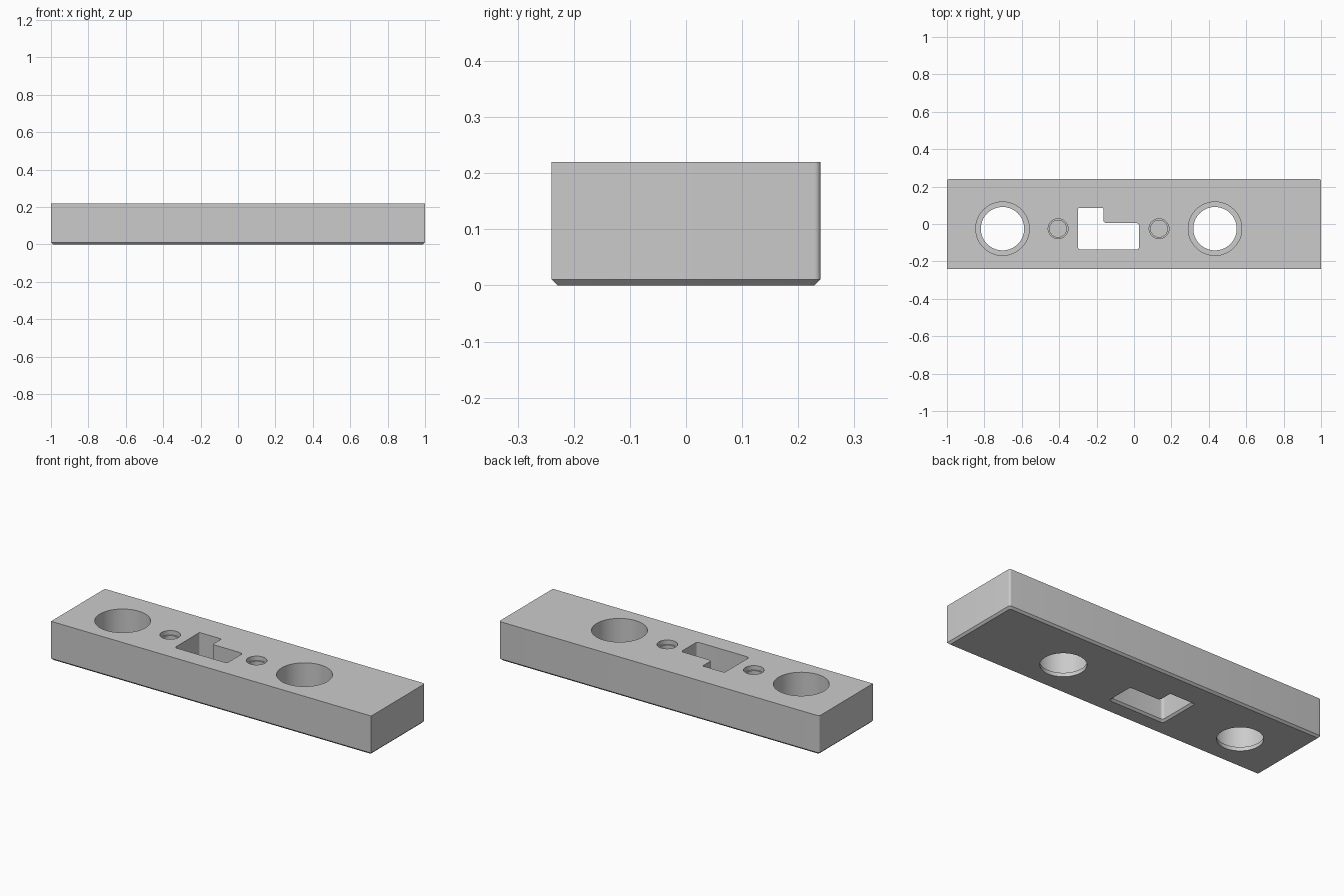
import bpy, bmesh, math
from mathutils import Vector

cube = bpy.data.objects.get("Cube")
if cube:
    bpy.data.objects.remove(cube, do_unlink=True)

LENGTH, DEPTH, HEIGHT, CHAMFER = 2.0, 0.48, 0.22, 0.011
ROW_Y = -0.025

grey = bpy.data.materials.new("plain_grey")
grey.use_nodes = True
colour = (0.6, 0.6, 0.6, 1)
grey.diffuse_color = colour
grey.node_tree.nodes["Principled BSDF"].inputs["Base Color"].default_value = colour


def outline(corners, grow=0.0, steps=6):
    """Counter-clockwise right-angled outline (x, y, corner radius), offset by grow."""
    pts = []
    count = len(corners)
    for i, (x, y, r) in enumerate(corners):
        p = Vector((x, y))
        d1 = (p - Vector(corners[i - 1][:2])).normalized()
        d2 = (Vector(corners[(i + 1) % count][:2]) - p).normalized()
        p += grow * Vector((d1.y + d2.y, -d1.x - d2.x))
        if r == 0:
            pts.append(p)
            continue
        centre = p + r * (d2 - d1)
        for s in range(steps + 1):
            a = math.pi / 2 * s / steps
            pts.append(centre + r * (math.sin(a) * d1 - math.cos(a) * d2))
    return pts


def circle(x, y, r, sides=64):
    turn = 2 * math.pi / sides
    return [Vector((x + r * math.cos(i * turn), y + r * math.sin(i * turn)))
            for i in range(sides)]


def loft(name, rings):
    """Closed solid through matching outlines, given as (z, points) from low to high."""
    bm = bmesh.new()
    loops = [[bm.verts.new((p.x, p.y, z)) for p in pts] for z, pts in rings]
    for low, high in zip(loops, loops[1:]):
        n = len(low)
        for i in range(n):
            j = (i + 1) % n
            bm.faces.new((low[i], low[j], high[j], high[i]))
    bm.faces.new(loops[0][::-1])
    bm.faces.new(loops[-1])
    bmesh.ops.recalc_face_normals(bm, faces=bm.faces)
    mesh = bpy.data.meshes.new(name)
    bm.to_mesh(mesh)
    bm.free()
    mesh.materials.append(grey)
    obj = bpy.data.objects.new(name, mesh)
    bpy.context.collection.objects.link(obj)
    return obj


# Bar: rounded back corners, chamfered bottom rim
hx, hy = LENGTH / 2, DEPTH / 2
bar_corners = [(-hx, -hy, 0), (hx, -hy, 0), (hx, hy, CHAMFER), (-hx, hy, CHAMFER)]
bar = loft("mounting_bar", [
    (0, outline(bar_corners, -CHAMFER)),
    (CHAMFER, outline(bar_corners)),
    (HEIGHT, outline(bar_corners))])

cutters = []
OVER = 0.05

# Large through holes with a thin ledge near the bottom
for x in (-0.703, 0.433):
    small, wide = circle(x, ROW_Y, 0.116), circle(x, ROW_Y, 0.143)
    cutters.append(loft("large_hole_cutter", [
        (-OVER, small), (0.022, small), (0.022, wide), (HEIGHT + OVER, wide)]))

# Small blind holes with a shallow counterbore
for x in (-0.406, 0.134):
    small, wide = circle(x, ROW_Y, 0.045), circle(x, ROW_Y, 0.053)
    cutters.append(loft("small_hole_cutter", [
        (0.06, small), (HEIGHT - 0.025, small),
        (HEIGHT - 0.025, wide), (HEIGHT + OVER, wide)]))

# L-shaped slot, chamfered at the bottom
R = 0.015
slot_corners = [(-0.3, -0.137, R), (0.027, -0.137, R), (0.027, 0.005, R),
                (-0.163, 0.005, R), (-0.163, 0.085, 0.005), (-0.3, 0.085, 0.005)]
cutters.append(loft("slot_cutter", [
    (-OVER, outline(slot_corners, CHAMFER)),
    (0, outline(slot_corners, CHAMFER)),
    (CHAMFER, outline(slot_corners)),
    (HEIGHT + OVER, outline(slot_corners))]))

# Cut the openings and drop the cutters
bpy.ops.object.select_all(action='DESELECT')
bpy.context.view_layer.objects.active = bar
bar.select_set(True)
for cutter in cutters:
    cutter.hide_render = True
    mod = bar.modifiers.new("opening", 'BOOLEAN')
    mod.operation = 'DIFFERENCE'
    mod.solver = 'EXACT'
    mod.object = cutter
    bpy.ops.object.modifier_apply(modifier=mod.name)
    bpy.data.objects.remove(cutter, do_unlink=True)

bpy.ops.object.shade_smooth_by_angle(angle=math.radians(30))
